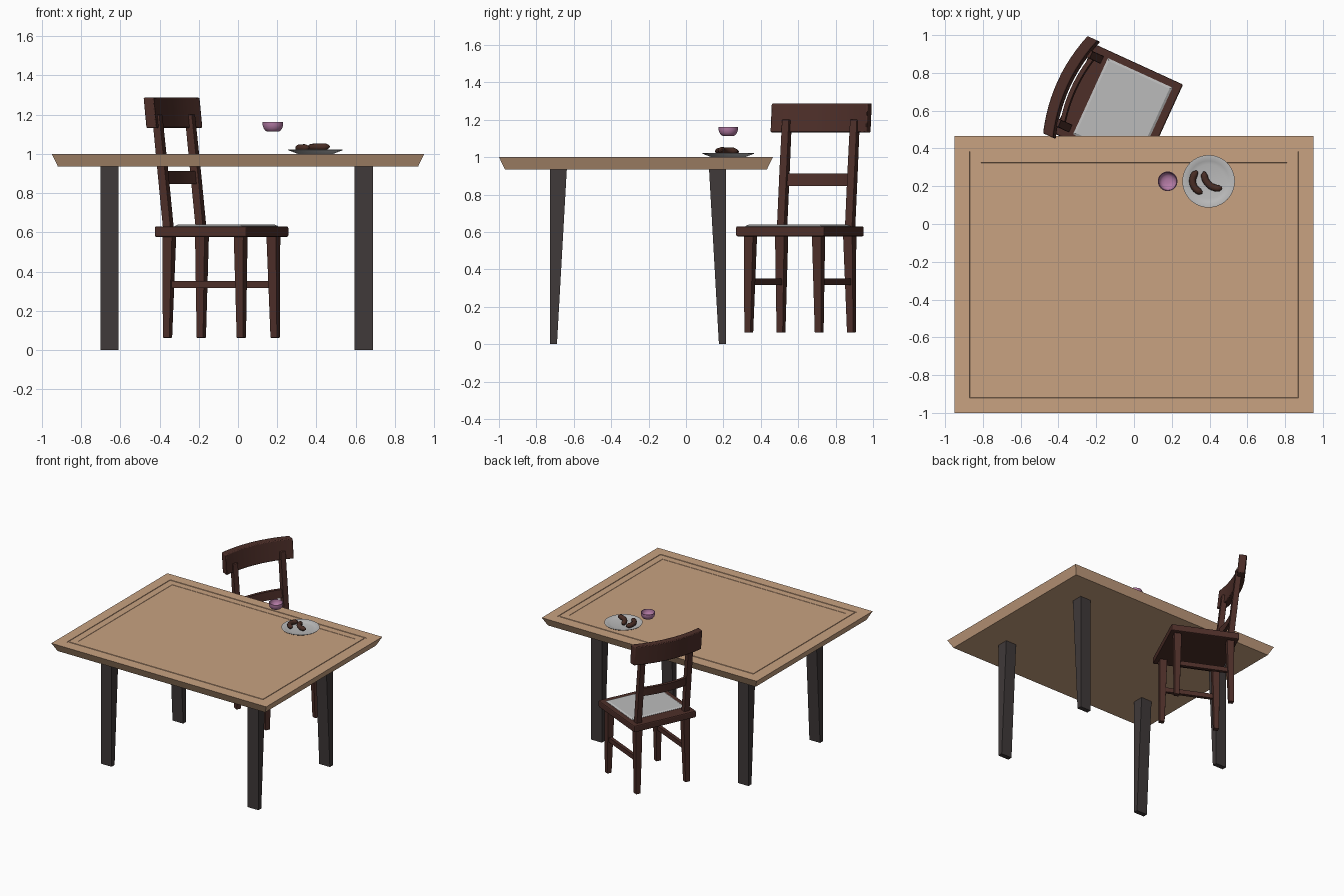
import bpy, bmesh, math
from mathutils import Matrix, Vector

if "Cube" in bpy.data.objects:
    bpy.data.objects.remove(bpy.data.objects["Cube"])


def mat(name, r, g, b):
    m = bpy.data.materials.new(name)
    m.diffuse_color = (r, g, b, 1)
    m.use_nodes = True
    m.node_tree.nodes["Principled BSDF"].inputs["Base Color"].default_value = m.diffuse_color
    return m


TAN = mat("tan_wood", 0.58, 0.36, 0.22)
BLACK = mat("black_wood", 0.05, 0.041, 0.041)
BROWN = mat("dark_brown_wood", 0.075, 0.028, 0.022)
GREY = mat("light_grey", 0.50, 0.50, 0.50)
PINK = mat("mauve", 0.46, 0.20, 0.38)
SAUSAGE = mat("sausage_brown", 0.065, 0.026, 0.018)

# chair space: x points to the seat front, y across the seat
CHAIR = Matrix.Translation((-0.085, 0.61, 0)) @ Matrix.Rotation(math.radians(-24.6), 4, 'Z')


def loft(name, rings, material, matrix=Matrix(), smooth=False, bevel=0):
    """Skin a closed solid through rings of equal point count."""
    bm = bmesh.new()
    vs = [[bm.verts.new(p) for p in r] for r in rings]
    n = len(rings[0])
    for a, b in zip(vs, vs[1:]):
        for i in range(n):
            j = (i + 1) % n
            bm.faces.new((a[i], a[j], b[j], b[i]))
    bm.faces.new(vs[0][::-1])
    bm.faces.new(vs[-1])
    bmesh.ops.recalc_face_normals(bm, faces=bm.faces)
    me = bpy.data.meshes.new(name)
    bm.to_mesh(me)
    bm.free()
    ob = bpy.data.objects.new(name, me)
    bpy.context.collection.objects.link(ob)
    me.materials.append(material)
    ob.matrix_world = matrix
    if bevel:
        mod = ob.modifiers.new("soft_edges", 'BEVEL')
        mod.width, mod.segments = bevel, 2
    if smooth:
        bpy.context.view_layer.objects.active = ob
        ob.select_set(True)
        bpy.ops.object.shade_smooth_by_angle(angle=math.radians(40))
        ob.select_set(False)
    return ob


def rect(x0, x1, y0, y1, z):
    return [(x0, y0, z), (x1, y0, z), (x1, y1, z), (x0, y1, z)]


def square(x, y, z, s):
    return rect(x - s / 2, x + s / 2, y - s / 2, y + s / 2, z)


def circle(r, z, n=32):
    return [(r * math.cos(2 * math.pi * i / n), r * math.sin(2 * math.pi * i / n), z) for i in range(n)]


# table top with undercut edge and a shallow groove frame
steps = [(0.032, 0.935), (0, 1.0), (0.08, 1.0), (0.081, 0.996), (0.094, 0.996),
         (0.095, 1.0), (0.14, 1.0), (0.141, 0.998)]
loft("table_top", [rect(-0.95 + d, 0.95 - d, -1 + d, 0.465 - d, z) for d, z in steps], TAN)

# table legs, tapered on their inner side
for nx, x in (("left", -0.655), ("right", 0.642)):
    for ny, outer, s in (("front", -0.727, 1), ("back", 0.213, -1)):
        def section(depth, z):
            a, b = sorted((outer, outer + s * depth))
            return rect(x - 0.047, x + 0.047, a, b, z)
        loft(f"table_leg_{ny}_{nx}", [section(0.037, 0), section(0.09, 0.94)], BLACK)

# chair seat and cushion
loft("chair_seat", [rect(-0.257, 0.26, -0.26, 0.26, z) for z in (0.577, 0.63)], BROWN, CHAIR, bevel=0.008)
loft("seat_cushion", [rect(-0.16 + d, 0.216 - d, -0.222 + d, 0.222 - d, z)
                      for d, z in ((0, 0.62), (0, 0.632), (0.012, 0.639))], GREY, CHAIR)

for side, s in (("left", 1), ("right", -1)):
    # chair legs
    for end, e in (("front", 1), ("back", -1)):
        loft(f"chair_leg_{end}_{side}",
             [square(e * 0.207, s * 0.207, 0.062, 0.038), square(e * 0.2, s * 0.2, 0.59, 0.056)],
             BROWN, CHAIR, bevel=0.004)
    # side stretcher
    y = s * 0.203
    loft(f"side_stretcher_{side}", [rect(-0.2, 0.2, y - 0.013, y + 0.013, z) for z in (0.316, 0.352)], BROWN, CHAIR)
    # leaning back post
    loft(f"back_post_{side}", [square(-0.203, s * 0.2, 0.6, 0.044), square(-0.235, s * 0.2, 0.9, 0.044),
                               square(-0.268, s * 0.2, 1.2, 0.042)], BROWN, CHAIR, bevel=0.004)


def curved_slat(name, half, x_end, sag, thick, z0, z1, lean, bevel):
    rings = []
    for i in range(13):
        t = i / 6 - 1
        x = x_end - sag * (1 - t * t)
        h = thick / 2
        rings.append([(x - h, half * t, z0), (x + h, half * t, z0),
                      (x + h - lean, half * t, z1), (x - h - lean, half * t, z1)])
    loft(name, rings, BROWN, CHAIR, smooth=True, bevel=bevel)


# curved back rails
curved_slat("back_rest", 0.283, -0.262, 0.045, 0.058, 1.132, 1.287, 0.016, 0.006)
curved_slat("middle_slat", 0.2, -0.228, 0.025, 0.024, 0.847, 0.912, 0.007, 0)

# plate
plate = [(0.09, 1.0), (0.137, 1.018), (0.139, 1.021), (0.135, 1.022), (0.108, 1.012), (0.09, 1.008)]
loft("plate", [circle(r, z, 40) for r, z in plate], GREY, Matrix.Translation((0.395, 0.226, 0)), smooth=True)

# hollow cup
cup = [(0.028, 1.113), (0.038, 1.118), (0.047, 1.13), (0.052, 1.146), (0.052, 1.162),
       (0.048, 1.162), (0.047, 1.146), (0.041, 1.132), (0.03, 1.122), (0.012, 1.119)]
loft("cup", [circle(r, z) for r, z in cup], PINK, Matrix.Translation((0.178, 0.226, 0)), smooth=True)


# sausages: round-ended arcs lying on the plate
def sausage(name, cx, cy, z, arc_r, a0, a1, lift):
    rings, n, r = [], 12, 0.018
    for i in range(19):
        t = i / 18
        a = math.radians(a0 + (a1 - a0) * t)
        k = r * max(0.15, min(1, math.sin(math.pi * t) * 2.6)) ** 0.6
        out = Vector((math.cos(a), math.sin(a), 0))
        c = Vector((cx, cy, z + lift * t)) + out * arc_r
        rings.append([c + out * k * math.cos(2 * math.pi * j / n) + Vector((0, 0, k * math.sin(2 * math.pi * j / n)))
                      for j in range(n)])
    loft(name, rings, SAUSAGE, smooth=True)


sausage("sausage_left", 0.372, 0.228, 1.028, 0.062, 125, 262, 0.004)
sausage("sausage_right", 0.447, 0.264, 1.032, 0.075, 170, 285, 0.005)
